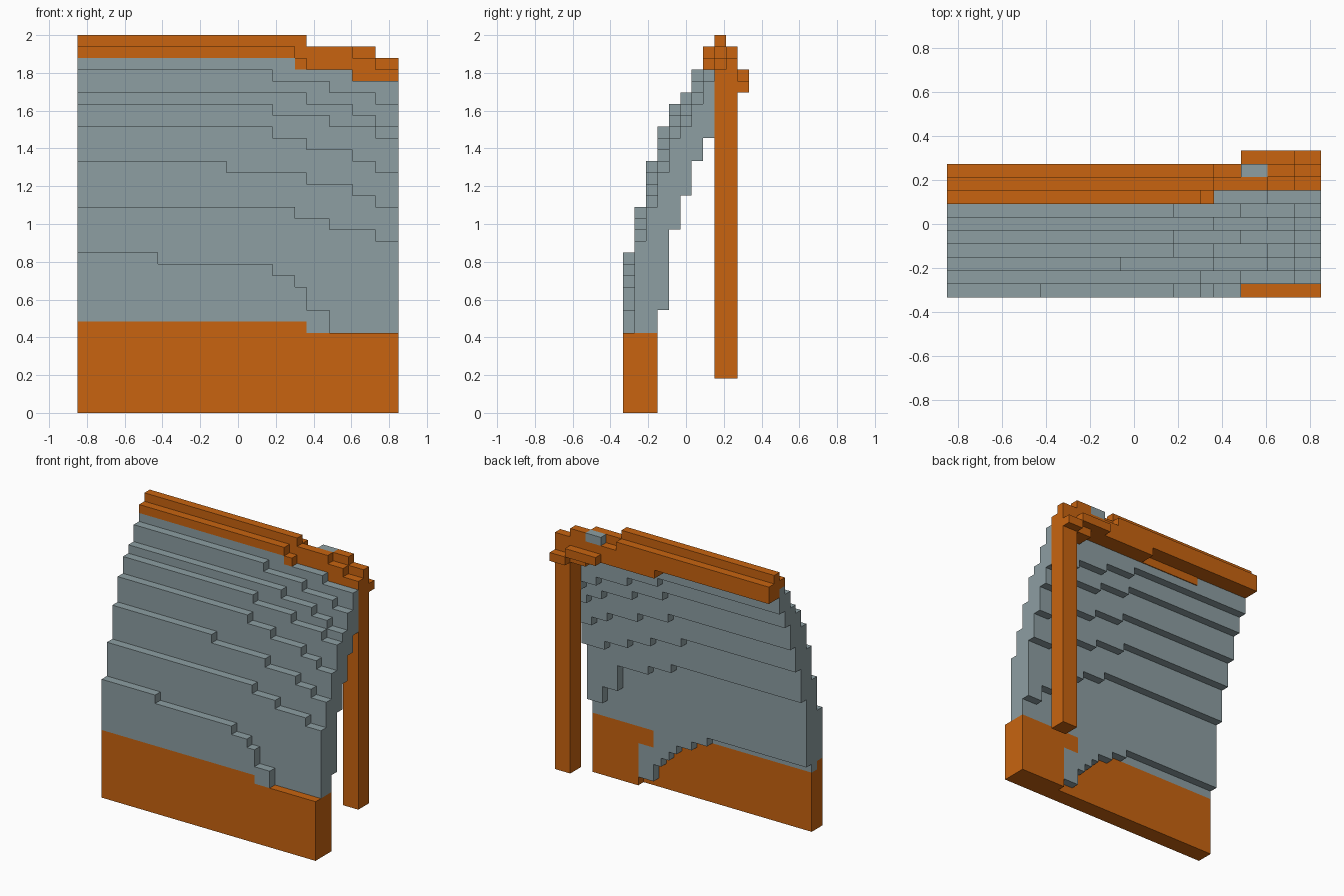
import bpy
import bmesh

cube = bpy.data.objects.get("Cube")
if cube:
    bpy.data.objects.remove(cube, do_unlink=True)

# The model sits on a block grid: 28 wide, 11 deep, 33 high
UNIT = 2 / 33
WIDTH, DEPTH = 28, 11


def make_material(name, color):
    mat = bpy.data.materials.new(name)
    mat.use_nodes = True
    mat.diffuse_color = color
    mat.node_tree.nodes["Principled BSDF"].inputs["Base Color"].default_value = color
    return mat


orange = make_material("orange", (0.58, 0.127, 0.005, 1))
grey = make_material("blue grey", (0.266, 0.342, 0.361, 1))


def stair(start, steps):
    """Corner points of a stepped line; each step is (end x, height)."""
    points = []
    for end, height in steps:
        points += [(start, height), (end, height)]
        start = end
    return points


def slab(name, mat, front, back, bottom, top, start=0):
    """Stepped outline in the front plane, extruded backwards."""
    outline = stair(start, bottom) + stair(start, top)[::-1]
    bm = bmesh.new()
    verts = [bm.verts.new(((x - WIDTH / 2) * UNIT, (front - DEPTH / 2) * UNIT, z * UNIT))
             for x, z in outline]
    face = bm.faces.new(verts)
    extruded = bmesh.ops.extrude_face_region(bm, geom=[face])
    moved = [g for g in extruded["geom"] if isinstance(g, bmesh.types.BMVert)]
    bmesh.ops.translate(bm, verts=moved, vec=(0, (back - front) * UNIT, 0))
    bmesh.ops.recalc_face_normals(bm, faces=bm.faces)
    mesh = bpy.data.meshes.new(name)
    bm.to_mesh(mesh)
    bm.free()
    mesh.materials.append(mat)
    obj = bpy.data.objects.new(name, mesh)
    bpy.context.collection.objects.link(obj)
    return obj


def box(name, mat, x, y, z):
    return slab(name, mat, y[0], y[1], [(x[1], z[0])], [(x[1], z[1])], x[0])


def layer(name, mat, row, bottom, top, start=0):
    return slab(name, mat, row, row + 1, bottom, top, start)


# Orange foot of the wall
layer("foot_front", orange, 0, [(WIDTH, 0)], [(20, 8), (WIDTH, 7)])
layer("foot_middle", orange, 1, [(WIDTH, 0)], [(WIDTH, 7)])
layer("foot_back", orange, 2, [(22, 5), (WIDTH, 0)], [(WIDTH, 7)], start=20)

# Grey wall, leaning back one row at a time
layer("wall_row_front", grey, 0, [(20, 8), (22, 7)],
      [(7, 14), (17, 13), (19, 12), (20, 11), (22, 9)])
layer("wall_row_second", grey, 1, [(WIDTH, 7)],
      [(19, 18), (22, 17), (26, 16), (WIDTH, 15)])
layer("wall_row_third", grey, 2,
      [(13, 8), (15, 7), (17, 6), (18, 5), (19, 4), (20, 3), (WIDTH, 7)],
      [(13, 22), (20, 21), (24, 20), (26, 19), (WIDTH, 18)])
box("wall_low_block", grey, (20, 22), (2, 3), (1, 5))
layer("wall_row_fourth", grey, 3,
      [(17, 16), (20, 15), (24, 14), (26, 11), (WIDTH, 9)],
      [(17, 25), (20, 24), (24, 23), (26, 22), (WIDTH, 21)])
layer("wall_row_fifth", grey, 4,
      [(15, 20), (19, 19), (22, 18), (25, 17), (WIDTH, 16)],
      [(17, 27), (22, 26), (26, 25), (WIDTH, 24)])
layer("wall_row_sixth", grey, 5,
      [(16, 23), (20, 22), (24, 21), (26, 20), (WIDTH, 19)],
      [(20, 28), (24, 27), (26, 26), (WIDTH, 25)])
layer("wall_row_seventh", grey, 6,
      [(16, 26), (20, 25), (24, 24), (26, 23), (WIDTH, 22)],
      [(17, 30), (22, 29), (26, 28), (WIDTH, 27)])
layer("wall_row_back", grey, 7,
      [(16, 28), (20, 27), (24, 26), (26, 25), (WIDTH, 24)],
      [(19, 31), (24, 30), (WIDTH, 29)])

# Orange beam along the top
layer("beam_lip", orange, 7, [(19, 31), (20, 30)], [(19, 32), (20, 31)])
beam_underside = [(15, 30), (24, 29), (WIDTH, 28)]
layer("beam_ridge", orange, 8, beam_underside,
      [(20, 33), (24, 32), (26, 31), (WIDTH, 30)])
layer("beam_back", orange, 9, beam_underside,
      [(20, 32), (24, 31), (26, 32), (WIDTH, 31)])
box("beam_grey_block", grey, (22, 24), (9, 10), (31, 32))
box("beam_under_plate", orange, (7, 15), (8, 8.1), (29, 30))

# Back bar and supporting post
box("back_bar_upper", orange, (22, 26), (10, 11), (29, 30))
box("back_bar_lower", orange, (26, WIDTH), (10, 11), (28, 29))
box("support_post", orange, (26, WIDTH), (8, 10), (3, 28))
